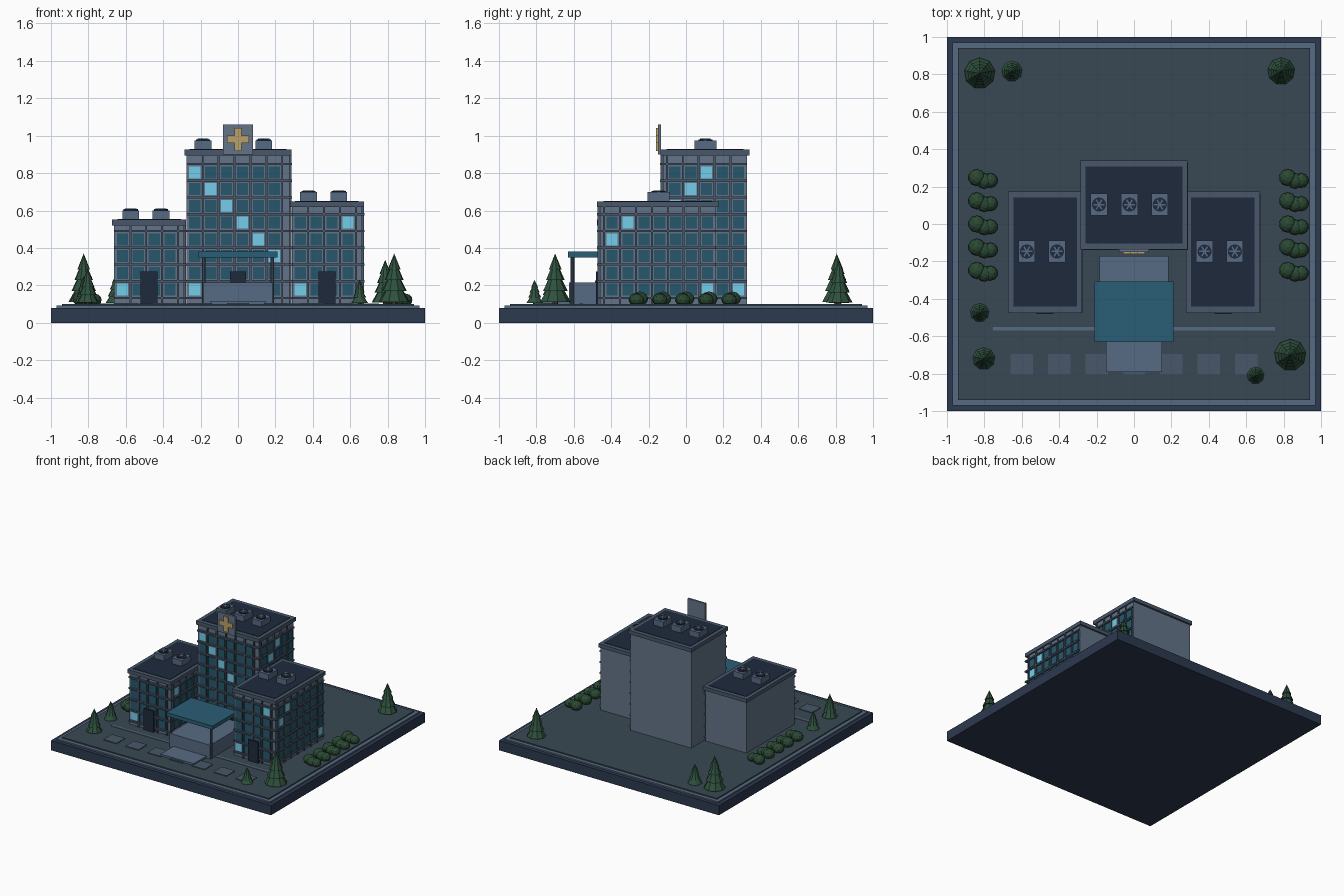
import bpy, bmesh, math
from mathutils import Matrix

if "Cube" in bpy.data.objects:
    bpy.data.objects.remove(bpy.data.objects["Cube"])


def mat(name, r, g, b):
    m = bpy.data.materials.new(name)
    m.diffuse_color = tuple((c / 255) ** 2.2 for c in (r, g, b)) + (1,)
    m.use_nodes = True
    m.node_tree.nodes["Principled BSDF"].inputs["Base Color"].default_value = m.diffuse_color
    return m


BASE = mat("base_navy", 48, 60, 80)
EDGE = mat("edge_slate", 88, 106, 130)
LAWN = mat("ground", 60, 74, 84)
WALL = mat("wall", 100, 115, 135)
TRIM = mat("trim", 74, 88, 106)
DARK = mat("dark", 36, 46, 62)
GLASS = mat("glass", 44, 88, 108)
LIT = mat("lit_glass", 115, 205, 235)
TEAL = mat("teal", 46, 94, 116)
GOLD = mat("gold", 185, 160, 105)
TREE = mat("tree", 50, 82, 64)
BUSH = mat("bush", 46, 74, 54)
TRUNK = mat("trunk", 70, 55, 45)


def finish(name, bm, material):
    me = bpy.data.meshes.new(name)
    bm.to_mesh(me)
    bm.free()
    me.materials.append(material)
    ob = bpy.data.objects.new(name, me)
    bpy.context.collection.objects.link(ob)
    return ob


def boxes(name, material, items):
    """One object from boxes given as (x0, x1, y0, y1, z0, z1)."""
    bm = bmesh.new()
    for x0, x1, y0, y1, z0, z1 in items:
        m = Matrix.Translation(((x0 + x1) / 2, (y0 + y1) / 2, (z0 + z1) / 2)) @ \
            Matrix.Diagonal((x1 - x0, y1 - y0, z1 - z0, 1))
        bmesh.ops.create_cube(bm, size=1, matrix=m)
    return finish(name, bm, material)


def cones(name, material, items, sides):
    """One object from cones given as (x, y, z0, z1, r0, r1)."""
    bm = bmesh.new()
    for x, y, z0, z1, r0, r1 in items:
        bmesh.ops.create_cone(bm, cap_ends=True, segments=sides, radius1=r0, radius2=r1,
                              depth=z1 - z0, matrix=Matrix.Translation((x, y, (z0 + z1) / 2)))
    return finish(name, bm, material)


# site: plinth, kerb, ground
boxes("plinth", BASE, [(-1, 1, -1, 1, 0, .08)])
boxes("kerb", EDGE, [(-.97, .97, -.97, .97, .08, .091)])
boxes("ground_slab", LAWN, [(-.94, .94, -.94, .94, .09, .1)])

G, PITCH, STEP, HALF = .1, .085, .0895, .03


def rooftop_units(name, xs, y, z):
    boxes(name + "_cooling_units", EDGE, [(x - .045, x + .045, y - .058, y + .058, z, z + .05) for x in xs])
    cones(name + "_fan_wells", DARK, [(x, y, z + .05, z + .056, .038, .038) for x in xs], 16)
    bm = bmesh.new()
    for x in xs:
        for k in range(3):
            m = Matrix.Translation((x, y, z + .057)) @ Matrix.Rotation(k * math.pi / 3, 4, 'Z') @ \
                Matrix.Diagonal((.06, .008, .005, 1))
            bmesh.ops.create_cube(bm, size=1, matrix=m)
    finish(name + "_fan_blades", bm, EDGE)


def block(name, x0, x1, y0, y1, top, rows, cols, side_cols):
    """Building block with windows, ledges and fins on its front and right faces."""
    boxes(name + "_walls", WALL, [(x0, x1, y0, y1, G, top - .03)])
    boxes(name + "_cornice", TRIM, [(x0 - .011, x1 + .011, y0 - .015, y1 + .015, top - .03, top)])
    boxes(name + "_roof", DARK, [(x0 + .018, x1 - .018, y0 + .018, y1 - .018, top - .01, top + .003)])
    dark, lit, trim = [], [], []
    for r in range(rows):
        z = .177 + STEP * r
        for c in range(cols):
            x = x0 + .045 + PITCH * c
            (dark if (r + c) % 7 else lit).append(
                (x - HALF, x + HALF, y0 - .007, y0 + .01, z - .032, z + .032))
        for c in range(side_cols):
            y = y1 - .045 - PITCH * c
            (dark if (r + c) % 9 else lit).append(
                (x1 - .01, x1 + .007, y - HALF, y + HALF, z - .032, z + .032))
    boxes(name + "_windows", GLASS, dark)
    boxes(name + "_lit_windows", LIT, lit)
    # floor ledges
    for r in range(rows + 1):
        z = .177 + STEP * (r - .5)
        trim.append((x0, x1 + .012, y0 - .016, y0 + .01, z - .006, z + .006))
        trim.append((x1 - .01, x1 + .012, y0 - .016, y1, z - .006, z + .006))
    # upright fins
    for c in range(cols):
        x = x0 + .045 + PITCH * (c + .5)
        trim.append((x - .005, x + .005, y0 - .013, y0 + .01, G, top - .03))
    for c in range(side_cols):
        y = y1 - .045 - PITCH * (c + .5)
        trim.append((x1 - .01, x1 + .01, y - .005, y + .005, G, top - .03))
    boxes(name + "_ledges_and_fins", TRIM, trim)


block("tower", -.276, .276, -.122, .325, .925, 8, 6, 5)
block("left_wing", -.663, -.288, -.46, .16, .551, 4, 4, 7)
block("right_wing", .288, .663, -.46, .16, .648, 5, 4, 7)
rooftop_units("tower", (-.187, -.024, .138), .104, .925)
rooftop_units("left_wing", (-.573, -.412), -.147, .551)
rooftop_units("right_wing", (.377, .539), -.147, .648)

# doors
boxes("wing_doors", DARK, [(s * .475 - .045, s * .475 + .045, -.482, -.45, G, .273) for s in (-1, 1)])
boxes("tower_door", DARK, [(-.043, .043, -.146, -.11, G, .273)])

# rooftop sign with cross
boxes("sign_panel", WALL, [(-.08, .08, -.15, -.134, .9, 1.06)])
boxes("sign_cross", GOLD, [(-.02, .02, -.161, -.149, .918, 1.042), (-.06, .06, -.16, -.149, .961, 1.0)])

# entrance hall, canopy, posts, step
boxes("entrance_block", EDGE, [(-.185, .185, -.625, -.17, G, .214)])
boxes("canopy", TEAL, [(-.21, .21, -.63, -.308, .35, .38)])
cones("canopy_posts", TRIM, [(s * .183, -.607, G, .352, .01, .01) for s in (-1, 1)], 10)
boxes("entrance_step", EDGE, [(-.15, .15, -.79, -.62, G, .116)])

# paving
boxes("path_strip", EDGE, [(-.755, .755, -.57, -.552, G, .104)])
boxes("paving_stones", TRIM, [(.2 * i - .06, .2 * i + .06, -.805, -.695, G, .106) for i in range(-3, 4)])

# trees: x, y, radius, height
for i, (x, y, r, h) in enumerate([(-.825, .806, .083, .27), (-.653, .817, .055, .16), (.787, .817, .073, .237),
                                  (-.825, -.474, .05, .15), (-.803, -.72, .06, .19),
                                  (.835, -.7, .085, .27), (.65, -.81, .046, .13)]):
    cones(f"tree_trunk_{i}", TRUNK, [(x, y, G, G + h * .2, r * .18, r * .15)], 7)
    cones(f"tree_foliage_{i}", TREE,
          [(x, y, G + h * a, G + h * b, r * k, r * t) for a, b, k, t in
           [(.04, .42, 1, .3), (.26, .62, .8, .22), (.48, .8, .6, .15), (.68, 1, .42, 0)]], 9)

# hedges: rows of clustered bushes down both sides
for name, xo in (("left_hedge", -.84), ("right_hedge", .822)):
    bm = bmesh.new()
    for i in range(5):
        y = .248 - .124 * i
        for dx, dy, r in ((0, 0, .046), (.04, -.018, .042), (.072, -.015, .04)):
            m = Matrix.Translation((xo + dx, y + dy, .122 + (r - .04))) @ Matrix.Diagonal((1, 1, .85, 1))
            bmesh.ops.create_icosphere(bm, subdivisions=2, radius=r, matrix=m)
    finish(name, bm, BUSH)
